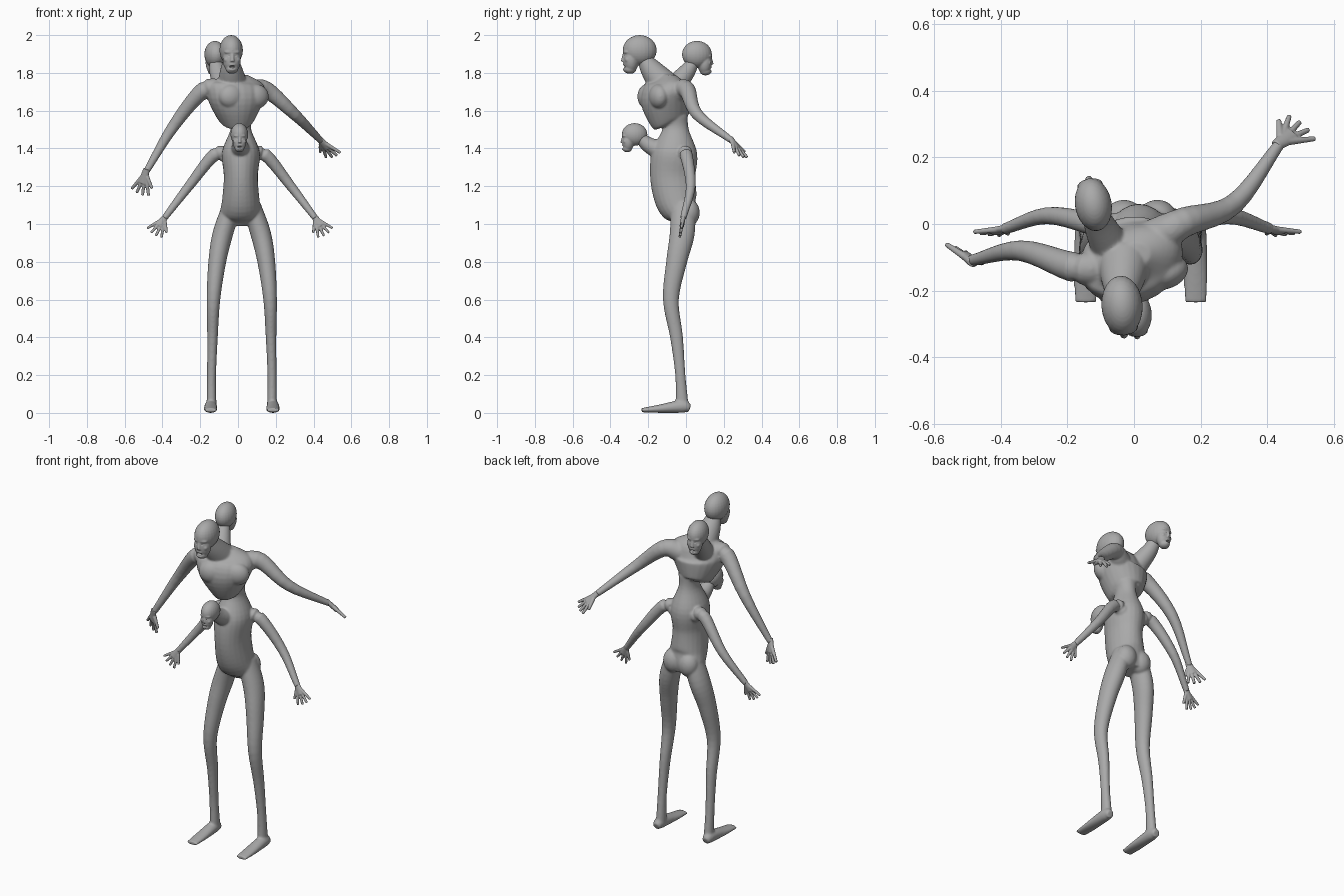
import bpy, bmesh, math
from mathutils import Matrix, Vector

cube = bpy.data.objects.get("Cube")
if cube:
    bpy.data.objects.remove(cube, do_unlink=True)

GREY = (.4, .4, .4, 1)
skin = bpy.data.materials.new("grey_skin")
skin.use_nodes = True
skin.diffuse_color = GREY
skin.node_tree.nodes["Principled BSDF"].inputs["Base Color"].default_value = GREY


def smooth_path(points, steps=5):
    """Interpolate section tuples with a smooth curve through every one."""
    keys = [Vector(point) for point in points]
    keys = [keys[0] * 2 - keys[1], *keys, keys[-1] * 2 - keys[-2]]
    path = []
    for before, start, end, after in zip(keys, keys[1:], keys[2:], keys[3:]):
        for step in range(steps):
            t = step / steps
            ease = t * t * (3 - 2 * t)
            leave, arrive = (end - before) / 2, (after - start) / 2
            path.append(start.lerp(end, ease) + leave * t * (1 - t) ** 2 - arrive * t * t * (1 - t))
    return path + [keys[-2]]


def loft(bm, sections, ref=Vector((1, 0, 0)), sides=24):
    """Elliptical tube through sections of x, y, z, width radius, depth radius."""
    path = smooth_path(sections)
    centres = [Vector(section[:3]) for section in path]
    rings = []
    for i, section in enumerate(path):
        along = (centres[min(i + 1, len(path) - 1)] - centres[max(i - 1, 0)]).normalized()
        across = ref if abs(ref.dot(along)) < .9 else Vector((0, 1, 0))
        across = (across - along * across.dot(along)).normalized()
        depth = along.cross(across)
        ring = []
        for k in range(sides):
            angle = math.tau * k / sides
            offset = across * section[3] * math.cos(angle) + depth * section[4] * math.sin(angle)
            ring.append(bm.verts.new(centres[i] + offset))
        rings.append(ring)
    for lower, upper in zip(rings, rings[1:]):
        for k in range(sides):
            bm.faces.new((lower[k - 1], lower[k], upper[k], upper[k - 1]))
    bm.faces.new(rings[0][::-1])
    bm.faces.new(rings[-1])


def limb(bm, points, thick, thin):
    """Round tube with an even taper."""
    last = len(points) - 1
    radii = [thick + (thin - thick) * i / last for i in range(last + 1)]
    loft(bm, [(*point, r, r) for point, r in zip(points, radii)])


def blob(bm, centre, radii, turn=0):
    matrix = (Matrix.Translation(centre) @ Matrix.Rotation(turn, 4, 'Z')
              @ Matrix.Diagonal((*radii, 1)))
    bmesh.ops.create_uvsphere(bm, u_segments=24, v_segments=16, radius=1, matrix=matrix)


def to_object(name, bm):
    mesh = bpy.data.meshes.new(name)
    bm.to_mesh(mesh)
    bm.free()
    obj = bpy.data.objects.new(name, mesh)
    bpy.context.collection.objects.link(obj)
    return obj


def fuse(name, bm, voxel, smoothing, cutter=None):
    """Melt overlapping forms into one smooth skin, carving it if asked."""
    bmesh.ops.recalc_face_normals(bm, faces=bm.faces)
    obj = to_object(name, bm)
    remesh = obj.modifiers.new("Remesh", 'REMESH')
    remesh.mode = 'VOXEL'
    remesh.voxel_size = voxel
    if cutter:
        carve = obj.modifiers.new("Carve", 'BOOLEAN')
        carve.operation = 'DIFFERENCE'
        carve.solver = 'EXACT'
        carve.object = cutter
    relax = obj.modifiers.new("Relax", 'SMOOTH')
    relax.iterations = smoothing
    graph = bpy.context.evaluated_depsgraph_get()
    mesh = bpy.data.meshes.new_from_object(obj.evaluated_get(graph))
    obj.modifiers.clear()
    obj.data = mesh
    mesh.materials.clear()
    mesh.materials.append(skin)
    mesh.shade_smooth()
    if cutter:
        bpy.data.objects.remove(cutter, do_unlink=True)
    return obj


def head(name, centre, scale, turn):
    bm, cut = bmesh.new(), bmesh.new()
    blob(bm, (0, 0, 0), (.062, .09, .08))            # cranium
    blob(bm, (0, -.046, -.05), (.048, .042, .07))    # face
    blob(bm, (0, -.052, -.1), (.033, .034, .025))    # jaw
    blob(bm, (0, -.07, -.01), (.042, .02, .012))     # brow
    limb(bm, [(0, -.082, -.015), (0, -.09, -.06)], .007, .011)    # nose
    blob(cut, (0, -.09, -.088), (.017, .02, .007))   # mouth
    for side in (-1, 1):
        blob(bm, (0, -.08, -.09 + side * .013), (.017, .01, .006))       # lips
        blob(bm, (side * .03, -.065, -.05), (.014, .016, .014))          # cheeks
        blob(cut, (side * .021, -.094, -.03), (.012, .014, .008))        # eye sockets
    cutter = to_object(name + "_cutter", cut)
    cutter.hide_render = True
    obj = fuse(name, bm, .0045, 3, cutter)
    obj.data.transform(Matrix.Translation(centre) @ Matrix.Rotation(math.radians(turn), 4, 'Z')
                       @ Matrix.Scale(scale, 4))


def hand(name, wrist, forward, thumb, size):
    """Palm with fingers fanned out from the wrist, the last one the thumb."""
    wrist, forward, thumb = Vector(wrist), Vector(forward).normalized(), Vector(thumb)
    thumb = (thumb - forward * thumb.dot(forward)).normalized()
    bm = bmesh.new()
    palm = [(-.02, .015), (.02, .02), (.05, .022)]
    loft(bm, [(*(wrist + forward * reach * size), width * size, .012 * size)
              for reach, width in palm], thumb)
    for finger in range(5):
        angle = finger * .3 - .45
        ray = (forward * math.cos(angle) + thumb * math.sin(angle)) * size
        reach = .078 if finger == 4 else .105
        limb(bm, [wrist + ray * .02, wrist + ray * reach], .01 * size, .0065 * size)
    fuse(name, bm, .0032, 2)


def arm(bm, name, points, thick, forward, thumb, size=1):
    limb(bm, points, thick, .017)
    hand(name + "_hand", points[-1], forward, thumb, size)


body = bmesh.new()

# Lower torso and waist: y, z, width, depth
torso = [(0, 1, .07, .05), (-.015, 1.05, .11, .08), (-.05, 1.12, .1, .11), (-.07, 1.25, .09, .12),
         (-.06, 1.38, .1, .12), (-.055, 1.5, .055, .07), (-.06, 1.57, .06, .07)]
loft(body, [(.015, *section) for section in torso])

# Chest turned towards its left, with an overhanging lower edge
twist = Matrix.Rotation(math.radians(20), 3, 'Z')
chest = [(-.08, 1.53, .07, .085), (-.09, 1.56, .1, .11), (-.11, 1.67, .155, .13),
         (-.1, 1.74, .15, .09), (-.1, 1.79, .06, .04)]
loft(body, [(-.01, *section) for section in chest], twist @ Vector((1, 0, 0)))

# Paired forms: chest muscles, buttocks, legs, feet and small lower arms
leg = [(.05, -.015, 1.1, .05, .065), (.1, -.02, .95, .054, .066), (.13, -.05, .8, .047, .055),
       (.15, -.08, .6, .036, .042), (.155, -.05, .4, .028, .034), (.16, -.03, .2, .024, .027),
       (.16, -.02, .04, .026, .034)]
foot = [(.02, .022, .022, .02), (-.02, .034, .032, .034), (-.14, .022, .036, .022),
        (-.235, .014, .033, .011)]
small_arm = [(.05, -.01, 1.35), (.13, 0, 1.37), (.27, .025, 1.2), (.4, -.015, 1.03)]
for side, label in ((1, "left"), (-1, "right")):
    blob(body, (.03 + side * .065, -.175 + side * .03, 1.675), (.07, .05, .065), math.radians(20))
    blob(body, (.02 + side * .05, .018, 1.06), (.06, .055, .07))
    loft(body, [(.02 + side * x, *rest) for x, *rest in leg])
    loft(body, [(.02 + side * .165, *section) for section in foot])
    arm(body, "lower_" + label, [(.01 + side * x, y, z) for x, y, z in small_arm], .044,
        (side * .55, -.14, -.8), (side * -.8, -.1, -.5))

# Long upper arms, each posed differently
arm(body, "upper_left", [(.07, -.04, 1.7), (.15, .005, 1.71), (.3, .06, 1.58), (.44, .245, 1.44)],
    .06, (.6, .42, -.7), (-.7, .6, -.2), 1.15)
arm(body, "upper_right", [(-.08, -.13, 1.7), (-.18, -.13, 1.71), (-.34, -.08, 1.52),
                          (-.49, -.11, 1.27)], .06, (-.25, .25, -.9), (.8, -.4, -.1), 1.15)

# Necks
limb(body, [(-.035, -.225, 1.88), (-.035, -.185, 1.82), (-.03, -.12, 1.74)], .036, .08)
limb(body, [(-.12, .04, 1.86), (-.105, 0, 1.8), (-.07, -.07, 1.72)], .032, .06)
limb(body, [(.01, -.25, 1.465), (.01, -.2, 1.42), (.015, -.12, 1.38)], .028, .055)
fuse("body", body, .006, 6)

# Heads
head("main_head", (-.036, -.245, 1.92), 1, 4)
head("back_head", (-.122, .058, 1.898), .89, 190)
head("belly_head", (.007, -.272, 1.474), .75, 2)
